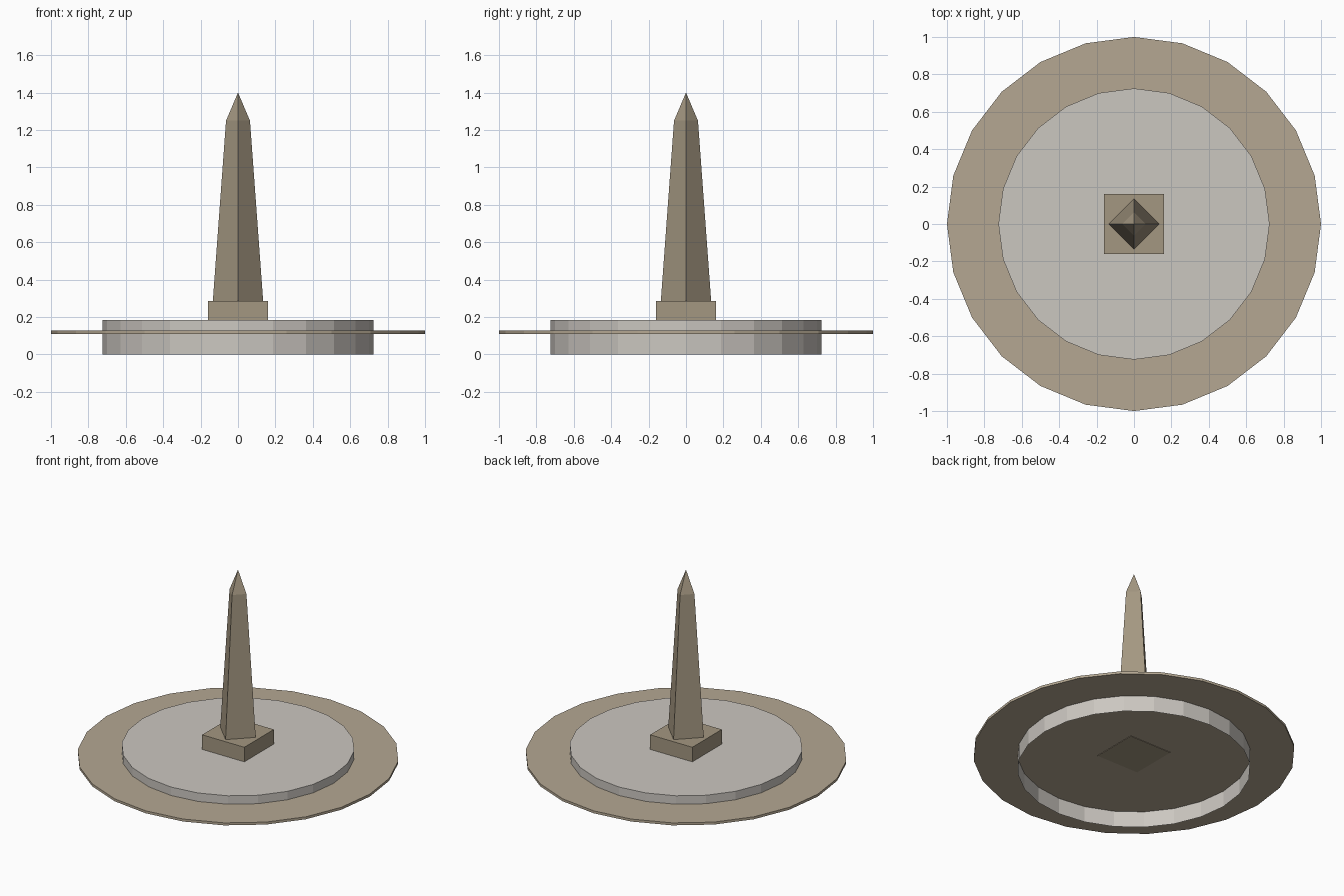
import bpy, bmesh, math

if "Cube" in bpy.data.objects:
    bpy.data.objects.remove(bpy.data.objects["Cube"])


def material(name, rgb):
    m = bpy.data.materials.new(name)
    m.diffuse_color = (*rgb, 1)
    m.use_nodes = True
    m.node_tree.nodes["Principled BSDF"].inputs["Base Color"].default_value = m.diffuse_color
    return m


def stack(name, sides, rings, mat, turn=0.0, cap_bottom=True):
    """Loft regular polygons given as (radius, z); radius 0 makes a point."""
    bm = bmesh.new()
    loops = []
    for r, z in rings:
        n = sides if r else 1
        loops.append([bm.verts.new((r * math.cos(turn + math.tau * i / sides),
                                    r * math.sin(turn + math.tau * i / sides), z))
                      for i in range(n)])
    for a, b in zip(loops, loops[1:]):
        for i in range(sides):
            j = (i + 1) % sides
            bm.faces.new((a[i], a[j], b[0]) if len(b) == 1 else (a[i], a[j], b[j], b[i]))
    if cap_bottom:
        bm.faces.new(loops[0][::-1])
    if len(loops[-1]) > 1:
        bm.faces.new(loops[-1])
    mesh = bpy.data.meshes.new(name)
    bm.to_mesh(mesh)
    bm.free()
    mesh.materials.append(mat)
    obj = bpy.data.objects.new(name, mesh)
    bpy.context.collection.objects.link(obj)
    return obj


pale = material("pale_stone", (0.60, 0.57, 0.53))
sand = material("sand_stone", (0.46, 0.39, 0.29))
brown = material("brown_stone", (0.37, 0.31, 0.22))

# Raised round base, open underneath
stack("round_base", 24, [(0.725, 0), (0.725, 0.185)], pale, cap_bottom=False)
# Thin wide disc running through the base
stack("rim_disc", 24, [(1, 0.11), (1, 0.127)], sand)
# Square plinth, its foot just showing under the disc
side = 0.16 * math.sqrt(2)
stack("plinth", 4, [(side, 0.107), (side, 0.285)], brown, turn=math.pi / 4)
# Tapered obelisk with a pointed cap, corners on the axes
stack("obelisk", 4, [(0.135, 0.28), (0.064, 1.25), (0, 1.4)], brown)
